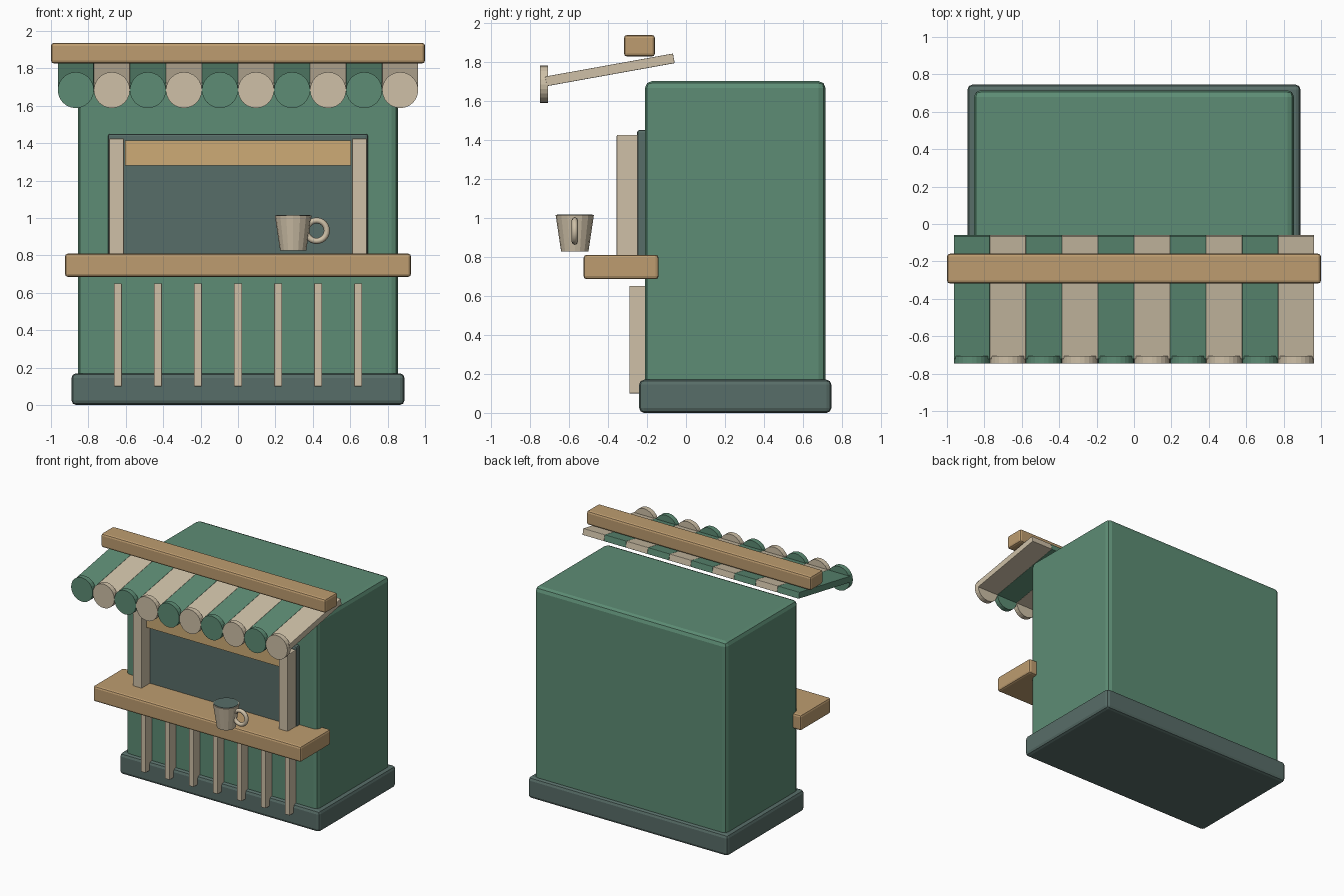
import bpy, math

if "Cube" in bpy.data.objects:
    bpy.data.objects.remove(bpy.data.objects["Cube"], do_unlink=True)


def material(name, rgb):
    m = bpy.data.materials.new(name)
    m.use_nodes = True
    m.diffuse_color = (*rgb, 1)
    bsdf = m.node_tree.nodes["Principled BSDF"]
    bsdf.inputs["Base Color"].default_value = (*rgb, 1)
    bsdf.inputs["Roughness"].default_value = 0.8
    return m


green = material("stall green", (0.11, 0.265, 0.177))
cream = material("cream", (0.62, 0.53, 0.39))
wood = material("warm wood", (0.51, 0.335, 0.162))
pale_wood = material("pale wood", (0.61, 0.41, 0.18))
slate = material("dark slate", (0.097, 0.153, 0.138))


def finish(name, mat):
    ob = bpy.context.object
    ob.name = ob.data.name = name
    ob.data.materials.append(mat)
    return ob


def box(name, mat, x, y, z, bevel=0.0):
    """Box from (min, max) ranges, with an optional rounded edge."""
    bpy.ops.mesh.primitive_cube_add(size=1, location=[sum(r) / 2 for r in (x, y, z)])
    ob = finish(name, mat)
    ob.scale = [r[1] - r[0] for r in (x, y, z)]
    bpy.ops.object.transform_apply(location=False, rotation=False, scale=True)
    if bevel:
        mod = ob.modifiers.new("rounded edges", "BEVEL")
        mod.width = bevel
        mod.segments = 2
    return ob


# Stall body and plinth
box("plinth", slate, (-0.89, 0.89), (-0.24, 0.745), (0, 0.17), 0.025)
box("stall_body", green, (-0.855, 0.855), (-0.21, 0.715), (0.02, 1.70), 0.035)

# Serving window
box("window_panel", slate, (-0.695, 0.695), (-0.25, -0.19), (0.74, 1.45), 0.012)
box("window_lintel", pale_wood, (-0.605, 0.605), (-0.30, -0.24), (1.28, 1.415))
for side, name in ((1, "left_post"), (-1, "right_post")):
    cx = side * 0.65
    box(name, cream, (cx - 0.04, cx + 0.04), (-0.355, -0.245), (0.76, 1.425), 0.006)

# Counter with slats below
box("counter", wood, (-0.925, 0.925), (-0.525, -0.14), (0.685, 0.81), 0.016)
for i in range(7):
    cx = (i - 3) * 0.214
    box("front_slat", cream, (cx - 0.021, cx + 0.021), (-0.29, -0.2), (0.10, 0.65), 0.003)

# Striped awning with a scalloped edge, and the beam above it
count, width = 10, 0.1927
for i in range(count):
    cx = (i - (count - 1) / 2) * width
    mat = cream if i % 2 else green
    strip = box("awning_strip", mat, (cx - width / 2, cx + width / 2),
                (-0.723, -0.057), (1.733, 1.783), 0.003)
    strip.rotation_euler.x = math.radians(10.2)
    bpy.ops.mesh.primitive_cylinder_add(vertices=24, radius=width / 2, depth=0.04,
                                        location=(cx, -0.727, 1.684),
                                        rotation=(math.pi / 2, 0, 0))
    finish("awning_scallop", mat)
box("roof_beam", wood, (-1, 1), (-0.318, -0.159), (1.826, 1.937), 0.016)

# Mug standing on the counter
mx, my = 0.295, -0.57
bpy.ops.mesh.primitive_cone_add(vertices=16, radius1=0.07, radius2=0.098, depth=0.186,
                                location=(mx, my, 0.92))
finish("mug", cream)
bpy.ops.mesh.primitive_cylinder_add(vertices=16, radius=0.09, depth=0.008,
                                    location=(mx, my, 1.013))
finish("mug_drink", slate)
bpy.ops.mesh.primitive_torus_add(major_segments=24, minor_segments=8, major_radius=0.055,
                                 minor_radius=0.016, location=(mx + 0.125, my, 0.932),
                                 rotation=(math.pi / 2, 0, 0))
finish("mug_handle", cream)
bpy.ops.object.shade_smooth_by_angle(angle=math.radians(50))
